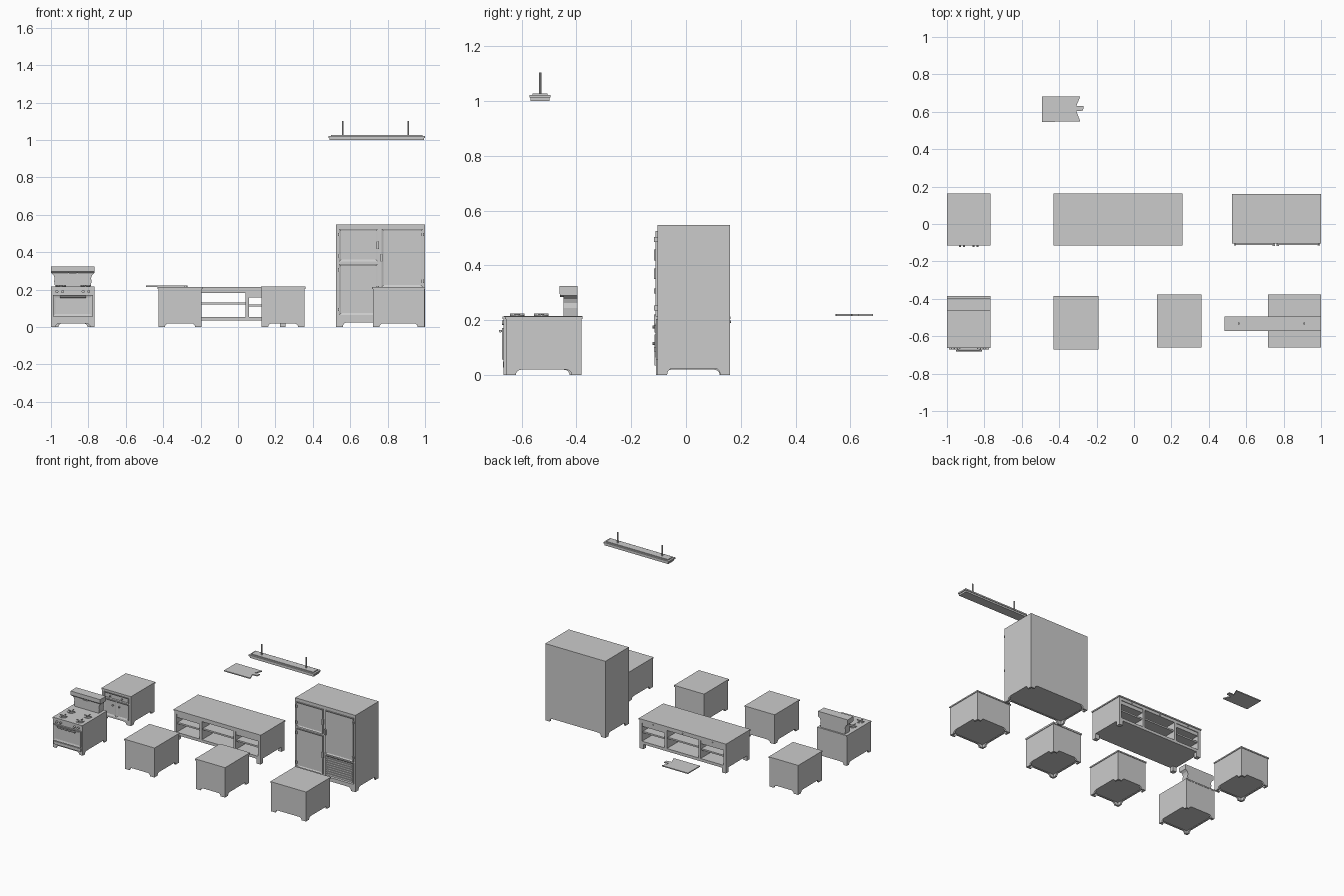
import bpy, bmesh, math
from mathutils import Vector, Matrix

cube = bpy.data.objects.get("Cube")
if cube:
    bpy.data.objects.remove(cube, do_unlink=True)

grey = bpy.data.materials.new("plain_grey")
grey.use_nodes = True
grey.diffuse_color = (0.6, 0.6, 0.6, 1)
grey.node_tree.nodes["Principled BSDF"].inputs["Base Color"].default_value = (0.6, 0.6, 0.6, 1)


def finish(name, bm):
    bmesh.ops.recalc_face_normals(bm, faces=bm.faces)
    mesh = bpy.data.meshes.new(name)
    bm.to_mesh(mesh)
    bm.free()
    mesh.materials.append(grey)
    ob = bpy.data.objects.new(name, mesh)
    bpy.context.scene.collection.objects.link(ob)
    return ob


def box(name, x, y, z, inset=0, depth=0):
    """Box from ranges; optionally inset its front face to make a framed panel."""
    bm = bmesh.new()
    bmesh.ops.create_cube(bm, size=1)
    for v in bm.verts:
        v.co = Vector(r[0] if c < 0 else r[1] for r, c in zip((x, y, z), v.co))
    if inset:
        bm.normal_update()
        front = [f for f in bm.faces if f.normal.y < -0.9]
        bmesh.ops.inset_region(bm, faces=front, thickness=inset, depth=0)
        bmesh.ops.translate(bm, verts=front[0].verts, vec=(0, depth, 0))
    return finish(name, bm)


def prism(name, pts, span, axis):
    """Extrude a 2D outline along axis 0, 1 or 2."""
    bm = bmesh.new()

    def place(p, t):
        co = list(p)
        co.insert(axis, t)
        return bm.verts.new(co)
    face = bm.faces.new([place(p, span[0]) for p in pts])
    ext = bmesh.ops.extrude_face_region(bm, geom=[face])
    vec = [0, 0, 0]
    vec[axis] = span[1] - span[0]
    bmesh.ops.translate(bm, vec=vec, verts=[g for g in ext["geom"] if isinstance(g, bmesh.types.BMVert)])
    return finish(name, bm)


def cyl(name, centre, r, length, axis="Z", sides=16):
    bm = bmesh.new()
    bmesh.ops.create_cone(bm, cap_ends=True, segments=sides, radius1=r, radius2=r, depth=length)
    turn = {"Z": Matrix(), "Y": Matrix.Rotation(math.pi / 2, 4, "X"), "X": Matrix.Rotation(math.pi / 2, 4, "Y")}[axis]
    bmesh.ops.transform(bm, matrix=Matrix.Translation(centre) @ turn, verts=bm.verts)
    return finish(name, bm)


def plinth(name, x, y, h, foot=0.035):
    """Bracket-foot skirt with a curved arch on all four sides."""
    t = 0.012

    def arch(a, b):
        curve = [(foot + 0.02 * (1 - math.cos(k * math.pi / 8)), h * 0.8 * math.sin(k * math.pi / 8)) for k in range(5)]
        left = [(a + u, w) for u, w in curve]
        right = [(b - u, w) for u, w in reversed(curve)]
        return [(a, 0)] + left + right + [(b, 0), (b, h), (a, h)]
    for i, yy in enumerate((y[0], y[1] - t)):
        prism(f"{name}_skirt_{i}", arch(*x), (yy, yy + t), 1)
    for i, xx in enumerate((x[0], x[1] - t)):
        prism(f"{name}_skirt_side_{i}", arch(*y), (xx, xx + t), 0)


def cabinet(name, x, y, top=0.213):
    e = 0.004
    bx, by = (x[0] + e, x[1] - e), (y[0] + e, y[1] - e)
    plinth(name, bx, by, 0.024)
    box(name + "_body", bx, by, (0.022, 0.205))
    box(name + "_top", x, y, (0.204, top))


# Base cabinets
cabinet("cabinet_left", (-0.43, -0.19), (-0.67, -0.386))
cabinet("cabinet_middle", (0.122, 0.36), (-0.66, -0.378), 0.216)
cabinet("cabinet_right", (0.717, 1.0), (-0.66, -0.378))
cabinet("door_cabinet", (-1.0, -0.766), (-0.114, 0.162))

# Drawer, doors and knobs of the rear cabinet
box("drawer_front", (-0.98, -0.786), (-0.115, -0.108), (0.155, 0.195), 0.008, 0.004)
for i, x in enumerate((-0.98, -0.881)):
    box(f"cabinet_door_{i}", (x, x + 0.095), (-0.115, -0.108), (0.035, 0.148), 0.014, 0.005)
    cyl(f"door_knob_{i}", (-0.908 + 0.05 * i, -0.118, 0.115), 0.006, 0.01, "Y", 10)
    cyl(f"drawer_knob_{i}", (-0.93 + 0.094 * i, -0.118, 0.175), 0.005, 0.01, "Y", 10)

# Island with three open bays
ix, iy = (-0.425, 0.255), (-0.11, 0.158)
box("island_top", (-0.43, 0.26), (-0.115, 0.163), (0.204, 0.213))
box("island_floor", ix, iy, (0.034, 0.054))
box("island_ceiling", ix, iy, (0.183, 0.205))
for i, x in enumerate((-0.425, -0.226, 0.04, 0.237)):
    box(f"island_panel_{i}", (x, x + 0.018), iy, (0.035, 0.204))
box("island_shelf_centre", (-0.21, 0.042), (-0.1, 0.148), (0.12, 0.131))
for i, x in enumerate((-0.41, 0.055)):
    box(f"island_shelf_{i}", (x, x + 0.186), (-0.1, 0.148), (0.11, 0.121))
    box(f"island_rail_{i}", (x, x + 0.186), (-0.105, 0.153), (0.158, 0.185))
for i, x in enumerate((-0.425, 0.225)):
    for j, y in enumerate((-0.11, 0.128)):
        box(f"island_foot_{i}_{j}", (x, x + 0.03), (y, y + 0.03), (0, 0.036))
for i, x in enumerate((-0.32, -0.085, 0.15)):
    cyl(f"island_knob_{i}", (x, 0.16, 0.194), 0.004, 0.008, "Y", 10)

# Refrigerator
fx, front = (0.525, 1.0), -0.104
plinth("fridge", fx, (front, 0.16), 0.03)
box("fridge_body", fx, (front, 0.16), (0.026, 0.548))
doors = {"upper_door": (0.54, 0.747, 0.35, 0.525), "lower_door": (0.54, 0.747, 0.064, 0.337),
         "tall_door": (0.768, 0.988, 0.214, 0.525)}
for name, (a, b, c, d) in doors.items():
    box("fridge_" + name, (a, b), (-0.112, front + 0.001), (c, d), 0.014, 0.005)
    hinge_x = b if name == "tall_door" else a
    latch_x = a if name == "tall_door" else b
    for z in (c + 0.03, d - 0.03):
        box("hinge_" + name, (hinge_x - 0.006, hinge_x + 0.006), (-0.116, front), (z - 0.009, z + 0.009))
    mid = (c + d) / 2
    box("latch_" + name, (latch_x - 0.006, latch_x + 0.006), (-0.117, front), (mid - 0.02, mid + 0.02))
box("vent_frame", (0.768, 0.988), (-0.11, front + 0.001), (0.055, 0.204), 0.01, 0.005)
for i in range(8):
    z = 0.072 + i * 0.0155
    box(f"vent_slat_{i}", (0.778, 0.978), (-0.111, front), (z, z + 0.007))

# Cooker body
sx, sy = (-1.0, -0.766), (-0.66, -0.387)
cx = -0.883
plinth("cooker", sx, sy, 0.024, 0.025)
box("cooker_body", sx, sy, (0.022, 0.208))
box("cooker_top", sx, (-0.664, -0.385), (0.207, 0.216))
box("oven_door", (-0.99, -0.776), (-0.671, -0.659), (0.056, 0.172), 0.02, 0.004)
box("oven_drawer", (-0.99, -0.776), (-0.668, -0.659), (0.028, 0.05))
cyl("oven_handle", (cx, -0.678, 0.16), 0.005, 0.14, "X", 10)
for s in (-1, 1):
    box("handle_post", (cx + s * 0.06 - 0.004, cx + s * 0.06 + 0.004), (-0.68, -0.668), (0.156, 0.164))
    for k in (0.055, 0.085):
        cyl("cooker_knob", (cx + s * k, -0.665, 0.19), 0.008, 0.014, "Y", 12)

# Burners with crossed grates
for x in (-0.947, -0.816):
    for y in (-0.528, -0.616):
        cyl("burner_pan", (x, y, 0.217), 0.027, 0.004, sides=20)
        cyl("burner_cap", (x, y, 0.22), 0.01, 0.006, sides=12)
        box("grate_long", (x - 0.027, x + 0.027), (y - 0.002, y + 0.002), (0.219, 0.224))
        box("grate_cross", (x - 0.002, x + 0.002), (y - 0.027, y + 0.027), (0.219, 0.224))

# Cooker splashback and warming shelf
half = [(0.095, 0.215), (0.1, 0.245), (0.097, 0.262), (0.103, 0.278), (0.117, 0.29)]
outline = [(cx + u, z) for u, z in half] + [(cx - u, z) for u, z in reversed(half)]
prism("splashback", outline, (-0.447, -0.396), 1)
lip = [(-0.396, 0.29), (-0.455, 0.29), (-0.462, 0.297), (-0.462, 0.325), (-0.396, 0.325)]
prism("warming_shelf", lip, sx, 0)
dip = [(-0.03, 0.292), (-0.012, 0.284), (0.012, 0.284), (0.03, 0.292)]
prism("shelf_trim", [(cx + u, z) for u, z in dip], (-0.46, -0.44), 1)

# Hanging lamp
box("lamp_shade", (0.484, 1.0), (-0.571, -0.495), (1.012, 1.022))
box("lamp_base", (0.49, 0.994), (-0.567, -0.499), (1.0, 1.013))
box("lamp_cap", (0.497, 0.987), (-0.56, -0.506), (1.021, 1.028))
for i, x in enumerate((0.56, 0.91)):
    cyl(f"lamp_rod_{i}", (x, -0.532, 1.063), 0.005, 0.08, sides=10)

# Cutting board with notched handle
tail = [(-0.287, 0.683), (-0.308, 0.632), (-0.27, 0.632), (-0.272, 0.606), (-0.308, 0.604), (-0.287, 0.548)]
prism("cutting_board", [(-0.493, 0.546), (-0.493, 0.683)] + tail, (0.215, 0.222), 2)
